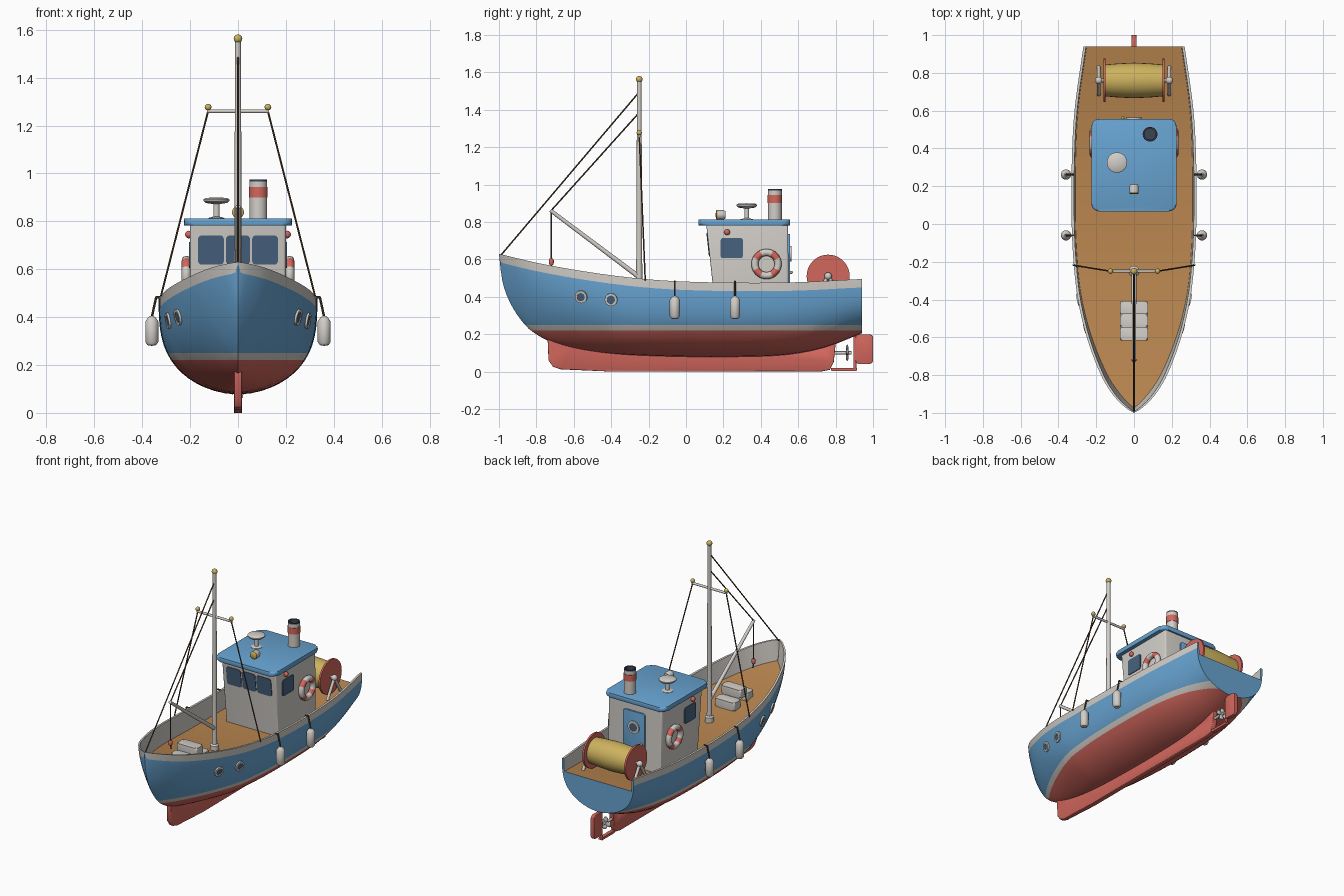
import bpy, bmesh, math
from mathutils import Vector, Matrix

if "Cube" in bpy.data.objects:
    bpy.data.objects.remove(bpy.data.objects["Cube"])


def mat(name, hexa):
    m = bpy.data.materials.new(name)
    c = [int(hexa[i:i + 2], 16) / 255 for i in (0, 2, 4)]
    m.diffuse_color = [((v + .055) / 1.055) ** 2.4 for v in c] + [1]
    m.use_nodes = True
    m.node_tree.nodes["Principled BSDF"].inputs["Base Color"].default_value = m.diffuse_color
    return m


WHITE, BLUE, RED = mat("white", "D2CEC8"), mat("blue", "68A4D2"), mat("red", "D2675D")
DECK, GOLD, GLASS = mat("deck_wood", "B8854F"), mat("gold", "CDB25E"), mat("glass", "47627F")
ROPE, DARK = mat("rope", "5A4630"), mat("dark", "3A4654")


def finish(name, bm, mats, angle=35):
    bmesh.ops.remove_doubles(bm, verts=bm.verts, dist=1e-5)
    bmesh.ops.recalc_face_normals(bm, faces=bm.faces)
    me = bpy.data.meshes.new(name)
    bm.to_mesh(me)
    bm.free()
    for m in mats:
        me.materials.append(m)
    for p in me.polygons:
        p.use_smooth = True
    me.set_sharp_from_angle(angle=math.radians(angle))
    ob = bpy.data.objects.new(name, me)
    bpy.context.collection.objects.link(ob)
    return ob


def lathe(name, pts, loc, direction, mats, idx=None, seg=24):
    """Revolve (radius, height) points about a direction starting at loc."""
    bm = bmesh.new()
    rings = [[bm.verts.new((r * math.cos(k * math.tau / seg), r * math.sin(k * math.tau / seg), h))
              for k in range(seg)] for r, h in pts]
    for j in range(len(pts) - 1):
        for k in range(seg):
            n = (k + 1) % seg
            f = bm.faces.new((rings[j][k], rings[j][n], rings[j + 1][n], rings[j + 1][k]))
            f.material_index = idx[j] if idx else 0
    ob = finish(name, bm, mats)
    q = Vector(direction).to_track_quat('Z', 'Y')
    ob.matrix_world = Matrix.Translation(loc) @ q.to_matrix().to_4x4()
    return ob


def rod(name, a, b, r, m, r2=None, seg=16):
    d = Vector(b) - Vector(a)
    return lathe(name, [(0, 0), (r, 0), (r2 or r, d.length), (0, d.length)], a, d, [m], seg=seg)


def ball(name, loc, r, m):
    pts = [(r * math.sin(k * math.pi / 10), -r * math.cos(k * math.pi / 10)) for k in range(11)]
    return lathe(name, pts, loc, (0, 0, 1), [m], seg=16)


def prism(name, pts, axis, a, b, m, bevel=0, shear=0):
    """Extrude a 2D outline along an axis; shear slides y with height."""
    put = {'x': lambda u, v, t: (t, u, v), 'y': lambda u, v, t: (u, t + shear * v, v),
           'z': lambda u, v, t: (u, v, t)}[axis]
    bm = bmesh.new()
    lo = [bm.verts.new(put(u, v, a)) for u, v in pts]
    hi = [bm.verts.new(put(u, v, b)) for u, v in pts]
    caps = [bm.faces.new(lo), bm.faces.new(hi)]
    for i in range(len(pts)):
        n = (i + 1) % len(pts)
        bm.faces.new((lo[i], lo[n], hi[n], hi[i]))
    if bevel:
        edges = list({e for f in caps for e in f.edges})
        bmesh.ops.bevel(bm, geom=edges, offset=bevel, segments=3, profile=.5, affect='EDGES')
    return finish(name, bm, [m])


def rrect(u, v, w, h, r, n=5):
    out = []
    for q, (su, sv) in enumerate(((1, 1), (-1, 1), (-1, -1), (1, -1))):
        for k in range(n + 1):
            t = (q + k / n) * math.pi / 2
            out.append((u + su * (w / 2 - r) + r * math.cos(t), v + sv * (h / 2 - r) + r * math.sin(t)))
    return out


def curve(*p):
    """Smooth interpolation through (y, value) points."""
    def slope(i):
        a, b = max(i - 1, 0), min(i + 1, len(p) - 1)
        return (p[b][1] - p[a][1]) / (p[b][0] - p[a][0])

    def f(y):
        i = max(k for k in range(len(p) - 1) if k == 0 or p[k][0] <= y)
        h = p[i + 1][0] - p[i][0]
        t = (y - p[i][0]) / h
        return ((2 * t**3 - 3 * t**2 + 1) * p[i][1] + (t**3 - 2 * t**2 + t) * h * slope(i)
                + (3 * t**2 - 2 * t**3) * p[i + 1][1] + (t**3 - t**2) * h * slope(i + 1))
    return f


# hull lines: half width, sheer, bottom, deck depth below the sheer
beam = curve((-1, 0), (-.985, .028), (-.95, .07), (-.9, .115), (-.8, .175), (-.6, .25), (-.4, .297),
             (-.2, .32), (0, .33), (.3, .33), (.6, .315), (.94, .268))
sheer = curve((-1, .63), (-.8, .582), (-.6, .545), (-.4, .515), (-.2, .493), (0, .481), (.3, .475),
              (.6, .478), (.94, .495))
bottom = curve((-1, .63), (-.985, .5), (-.955, .4), (-.9, .3), (-.83, .22), (-.7, .15), (-.45, .1),
               (-.1, .08), (.3, .078), (.55, .09), (.75, .13), (.94, .205))
depth = curve((-1, .13), (.3, .13), (.94, .085))


def half(y, z):
    zb, zs = bottom(y), sheer(y)
    t = min(1, max(0, (z - zb) / max(zs - zb, 1e-6)))
    f = min(1, (y + 1) / .7)
    return max(0, beam(y)) * (1 - (1 - t) ** (1.3 + 1.7 * f)) ** (.9 - .35 * f)


def deck_z(y):
    return min(sheer(y), max(sheer(y) - depth(y), bottom(y) + .02))


# hull: lofted stations, white band on top, inner bulwark, deck and transom
ROWS = 14
bm = bmesh.new()
rails = []
for i in range(49):
    y = -1 + 1.94 * (i / 48) ** 1.7
    zb, zs, dz = bottom(y), sheer(y), deck_z(y)
    top = zs - min(.045, .5 * (zs - zb))
    sec = [(half(y, z), z) for z in (zb + (top - zb) * (k / ROWS) ** 1.6 for k in range(ROWS + 1))]
    sec += [(beam(y), zs), (max(0, beam(y) - .014), zs), (max(0, half(y, dz) - .014), dz)]
    rails.append([[bm.verts.new((s * x, y, z)) for x, z in sec] for s in (-1, 1)])
for A, B in zip(rails, rails[1:]):
    for a, b in zip(A, B):
        for j in range(len(a) - 1):
            f = bm.faces.new((a[j], a[j + 1], b[j + 1], b[j]))
            f.material_index = 0 if j < ROWS else 1
    bm.faces.new((A[0][-1], A[1][-1], B[1][-1], B[0][-1])).material_index = 3
bmesh.ops.remove_doubles(bm, verts=bm.verts, dist=1e-5)
end = [v for v in rails[-1][0] if v.is_valid], [v for v in rails[-1][1] if v.is_valid]
loop = end[0] + end[1][::-1]
bm.faces.new(list(dict.fromkeys(loop))).material_index = 4
for z in (.22, .25):
    bmesh.ops.bisect_plane(bm, geom=bm.verts[:] + bm.edges[:] + bm.faces[:],
                           plane_co=(0, 0, z), plane_no=(0, 0, 1))
for f in bm.faces:
    z = f.calc_center_median().z
    if f.material_index == 0 and z < .25:
        f.material_index = 2 if z < .22 else 1
finish("hull", bm, [BLUE, WHITE, RED, DECK, BLUE], 40)

# keel, stern frame, rudder, propeller
prism("keel", [(-.74, .175), (-.735, .06), (-.71, .025), (-.67, .012), (-.4, 0), (.72, 0), (.77, .01),
               (.79, .05), (.8, .15), (.7, .14), (.3, .1), (-.3, .11), (-.6, .15)],
      'x', -.016, .016, RED, .005)
prism("stern_frame", rrect(.845, .012, .14, .016, .004), 'x', -.012, .012, RED)
rod("rudder_stock", (0, .903, .008), (0, .903, .215), .008, RED)
prism("rudder", rrect(.953, .12, .094, .157, .018), 'x', -.012, .012, RED, .004)
rod("propeller_shaft", (0, .78, .1), (0, .885, .1), .009, WHITE)
for k in range(4):
    a = k * math.pi / 2 + .2
    blade = lathe("propeller_blade", [(0, 0), (.012, .01), (.018, .026), (.012, .04), (0, .045)],
                  (0, .862, .1), (math.cos(a), 0, math.sin(a)), [WHITE], seg=12)
    blade.scale = (.4, 1, 1)

# cabin with roof, windows and door
prism("cabin", [(.157, .33), (.55, .33), (.545, .79), (.108, .79)], 'x', -.2, .2, WHITE, .012)
prism("cabin_roof", rrect(0, .312, .45, .49, .04), 'z', .782, .812, BLUE, .011)
for x, w in ((-.113, .108), (0, .1), (.113, .108)):
    prism("front_window", rrect(x, .68, w, .122, .016), 'y', .188, .2, GLASS, 0, -.1066)
prism("door", rrect(0, .56, .16, .35, .015), 'y', .545, .556, BLUE, .002)
lathe("door_porthole", [(0, 0), (.042, 0), (.042, .008), (.028, .008), (.028, .006), (0, .006)],
      (0, .555, .63), (0, 1, 0), [WHITE, GLASS], [0, 0, 0, 0, 1])
ball("door_knob", (-.06, .562, .53), .009, GOLD)

for s in (-1, 1):
    prism("side_window", rrect(.245, .66, .12, .108, .014), 'x', s * .197, s * .205, GLASS)
    ball("side_light", (s * .205, .22, .745), .016, RED)
    # life ring with four red patches
    bm = bmesh.new()
    N, M, R, r = 40, 12, .062, .019
    g = [[bm.verts.new((s * .216 + r * math.sin(b * math.tau / M),
                        .43 + (R + r * math.cos(b * math.tau / M)) * math.cos(a * math.tau / N),
                        .575 + (R + r * math.cos(b * math.tau / M)) * math.sin(a * math.tau / N)))
          for b in range(M)] for a in range(N)]
    for a in range(N):
        for b in range(M):
            c, d = (a + 1) % N, (b + 1) % M
            f = bm.faces.new((g[a][b], g[c][b], g[c][d], g[a][d]))
            f.material_index = int(3 <= a % 10 < 7)
    finish("life_ring", bm, [WHITE, RED])
    # hull portholes, set along the hull normal
    for y, z in ((-.56, .4), (-.4, .385)):
        n = Vector((1, -(half(y + .01, z) - half(y - .01, z)) / .02,
                    -(half(y, z + .01) - half(y, z - .01)) / .02)).normalized()
        n.x *= s
        p = Vector((s * half(y, z), y, z)) - n * .006
        lathe("hull_porthole", [(0, 0), (.034, 0), (.034, .014), (.022, .014), (.022, .011), (0, .011)],
              p, n, [WHITE, GLASS], [0, 0, 0, 0, 1])
    # fenders on ropes
    for y in (-.06, .262):
        lathe("fender", [(0, 0), (.018, .003), (.027, .016), (.027, .102), (.018, .116), (.008, .125),
                         (0, .125)], (s * .36, y, .28), (0, 0, 1), [WHITE])
        rod("fender_rope", (s * .36, y, .4), (s * .342, y, .483), .005, ROPE, seg=8)
        rod("fender_rope", (s * .344, y, .483), (s * .318, y, .483), .005, ROPE, seg=8)
    # net drum flange and stand
    rod("drum_flange", (s * .15, .76, .51), (s * .162, .76, .51), .115, RED, seg=40)
    for y in (.685, .835):
        rod("drum_leg", (s * .187, .76, .51), (s * .187, y, .385), .01, WHITE)
    ball("drum_bearing", (s * .187, .76, .51), .02, WHITE)
    # crosstree ends and shrouds
    ball("crosstree_ball", (s * .125, -.25, 1.277), .014, GOLD)
    rod("shroud", (s * .125, -.25, 1.26), (s * .322, -.218, .488), .004, ROPE, seg=8)

# net drum
lathe("net_drum", [(0, 0), (.084, 0), (.09, .07), (.094, .155), (.09, .24), (.084, .31), (0, .31)],
      (-.155, .76, .51), (1, 0, 0), [GOLD], seg=28)
rod("drum_axle", (-.2, .76, .51), (.2, .76, .51), .01, WHITE)

# mast, crosstree, boom and rigging
lathe("mast_foot", [(0, 0), (.028, 0), (.028, .04), (.018, .048), (0, .048)], (0, -.25, .355),
      (0, 0, 1), [WHITE])
rod("mast", (0, -.25, .36), (0, -.25, 1.552), .017, WHITE, .012)
ball("mast_ball", (0, -.25, 1.563), .018, GOLD)
rod("crosstree", (-.13, -.25, 1.26), (.13, -.25, 1.26), .008, WHITE)
rod("boom", (0, -.25, .505), (0, -.725, .862), .013, WHITE, .01)
rod("forestay", (0, -.25, 1.495), (0, -.99, .622), .004, ROPE, seg=8)
rod("topping_lift", (0, -.25, 1.385), (0, -.72, .862), .004, ROPE, seg=8)
rod("hoist_rope", (0, -.72, .86), (0, -.72, .59), .004, ROPE, seg=8)
lathe("hoist_block", [(0, 0), (.01, .003), (.013, .012), (.013, .028), (.008, .036), (0, .037)],
      (0, -.72, .568), (0, 0, 1), [RED], seg=16)
rod("hoist_hook", (0, -.72, .57), (0, -.712, .545), .004, DARK, seg=8)

# roof gear: funnel, radar, search light
lathe("funnel", [(0, 0), (.037, 0), (.037, .095), (.039, .095), (.039, .138), (.037, .138), (.037, .162),
                 (.037, .17), (.029, .17), (.029, .14), (0, .14)], (.085, .475, .805), (0, 0, 1),
      [WHITE, RED, DARK], [0, 0, 1, 1, 1, 0, 2, 2, 2, 2], 32)
lathe("radar", [(0, 0), (.034, 0), (.034, .012), (.013, .018), (.013, .07), (.045, .075), (.054, .083),
                (.054, .09), (.045, .096), (0, .098)], (-.09, .325, .802), (0, 0, 1), [WHITE], seg=32)
rod("search_light_post", (0, .185, .805), (0, .185, .835), .01, WHITE)
lathe("search_light", [(0, 0), (.02, 0), (.025, .01), (.025, .04), (.025, .046), (.02, .05), (0, .052)],
      (0, .21, .838), (0, -1, 0), [WHITE, GOLD], [0, 0, 0, 1, 1, 1])

# stack of three boxes on the foredeck
for y, z in ((-.58, .4), (-.445, .385), (-.512, .445)):
    prism("deck_box", rrect(0, y, .15, .075, .012), 'z', z, z + .055, WHITE, .012)
